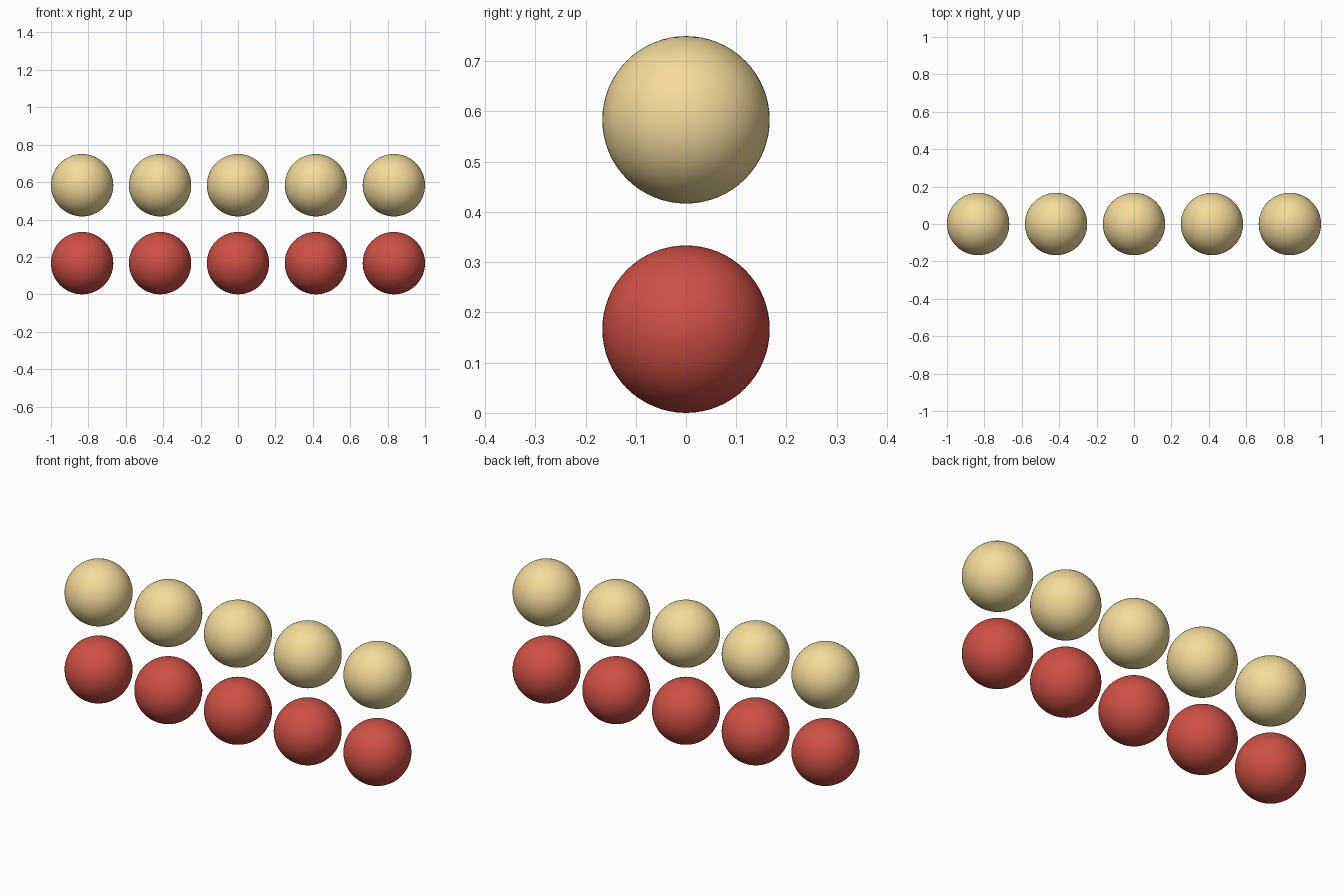
import bpy

if "Cube" in bpy.data.objects:
    bpy.data.objects.remove(bpy.data.objects["Cube"])

RADIUS = 1 / 6
SPACING = RADIUS * 2.5


def material(name, color):
    mat = bpy.data.materials.new(name)
    mat.diffuse_color = color
    mat.use_nodes = True
    mat.node_tree.nodes["Principled BSDF"].inputs["Base Color"].default_value = mat.diffuse_color
    return mat


def ball(name, x, z, mat):
    bpy.ops.mesh.primitive_uv_sphere_add(
        segments=64, ring_count=32, radius=RADIUS, location=(x, 0, z))
    obj = bpy.context.object
    obj.name = name
    obj.data.materials.append(mat)
    bpy.ops.object.shade_smooth()


# Two rows of five balls: red below, cream above
rows = [
    ("red_ball", material("red", (0.62, 0.08, 0.06, 1))),
    ("cream_ball", material("cream", (0.90, 0.71, 0.33, 1))),
]
for row, (name, mat) in enumerate(rows):
    for col in range(5):
        ball(f"{name}_{col + 1}", (col - 2) * SPACING, RADIUS + row * SPACING, mat)
